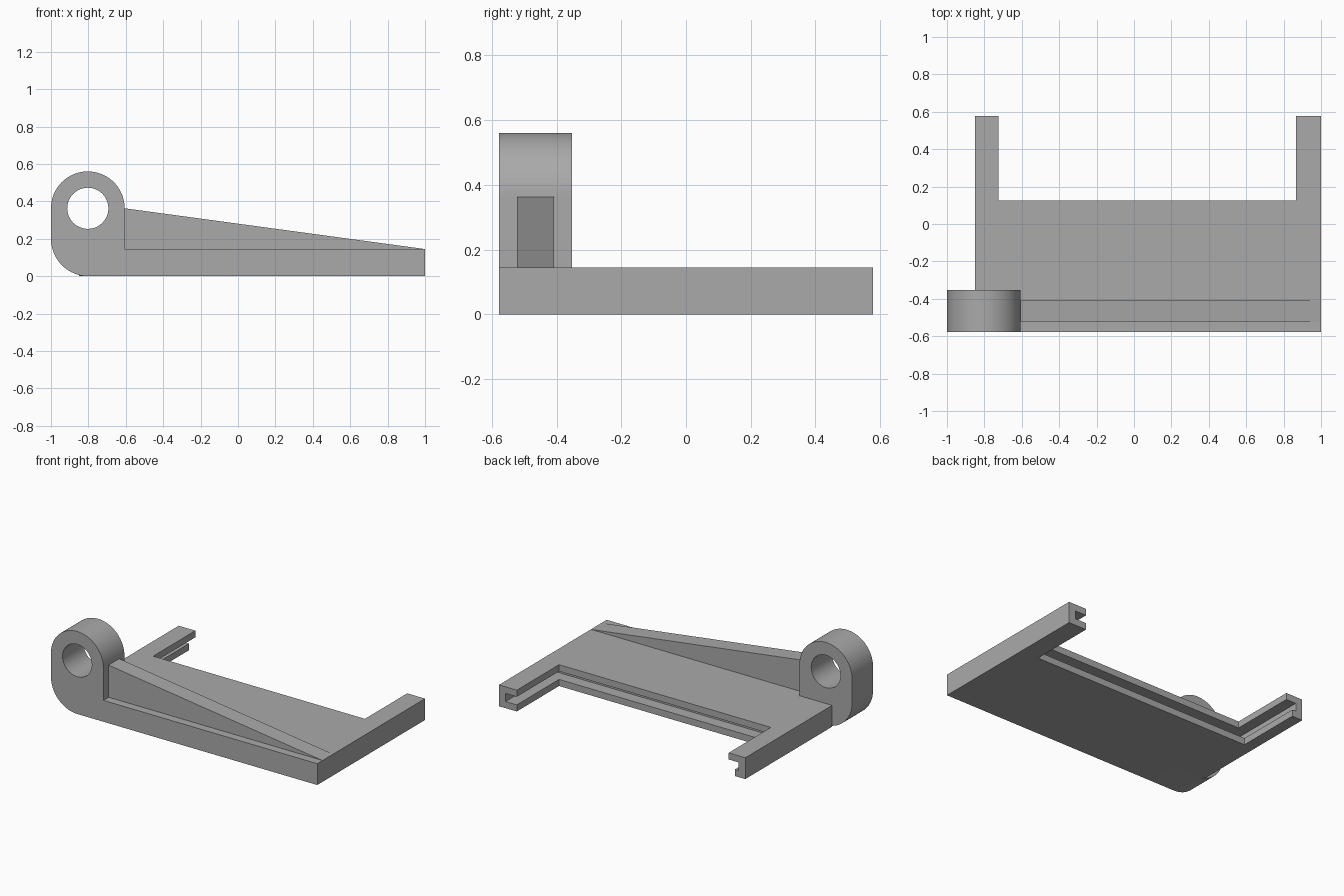
import bpy, bmesh, math

cube = bpy.data.objects.get("Cube")
if cube:
    bpy.data.objects.remove(cube)

grey = bpy.data.materials.new("plain grey")
grey.use_nodes = True
grey.diffuse_color = (0.4, 0.4, 0.4, 1)
grey.node_tree.nodes["Principled BSDF"].inputs["Base Color"].default_value = grey.diffuse_color

FRONT, BACK = -0.578, 0.578
TOP = 0.145                      # plate thickness
LUG_X, LUG_Z, LUG_R = -0.803, 0.363, 0.197
LUG_BACK, LUG_EDGE = -0.353, LUG_X + LUG_R


def prism(name, points, low, high, along="z"):
    """Extrude a flat profile along z (points are x, y) or y (points are x, z)."""
    def place(p, d):
        return (p[0], p[1], d) if along == "z" else (p[0], d, p[1])
    bm = bmesh.new()
    face = bm.faces.new([bm.verts.new(place(p, low)) for p in points])
    ext = bmesh.ops.extrude_face_region(bm, geom=[face])
    shift = (0, 0, high - low) if along == "z" else (0, high - low, 0)
    bmesh.ops.translate(bm, vec=shift, verts=[v for v in ext["geom"] if isinstance(v, bmesh.types.BMVert)])
    bmesh.ops.recalc_face_normals(bm, faces=bm.faces)
    mesh = bpy.data.meshes.new(name)
    bm.to_mesh(mesh)
    bm.free()
    mesh.materials.append(grey)
    obj = bpy.data.objects.new(name, mesh)
    bpy.context.collection.objects.link(obj)
    return obj


def rect(x0, x1, y0, y1):
    return [(x0, y0), (x1, y0), (x1, y1), (x0, y1)]


def arc(cx, cz, r, start, end, steps):
    angles = [math.radians(start + (end - start) * i / steps) for i in range(steps + 1)]
    return [(cx + r * math.cos(a), cz + r * math.sin(a)) for a in angles]


def cut(target, cutter):
    cutter.hide_render = True
    cutter.hide_set(True)
    mod = target.modifiers.new(cutter.name, "BOOLEAN")
    mod.operation, mod.solver, mod.object = "DIFFERENCE", "EXACT", cutter
    bpy.context.view_layer.objects.active = target
    bpy.ops.object.modifier_apply(modifier=mod.name)
    bpy.data.objects.remove(cutter)


# U-shaped base plate with two arms reaching back
plate = prism("base_plate", [
    (LUG_EDGE, FRONT), (1, FRONT), (1, BACK), (0.866, BACK), (0.866, 0.125),
    (-0.725, 0.125), (-0.725, BACK), (-0.85, BACK), (-0.85, LUG_BACK), (LUG_EDGE, LUG_BACK),
], 0, TOP)

# Slide-in groove round the inside of the U, with one shortened lower lip
cut(plate, prism("groove_cutter", rect(-0.8, 0.95, 0.045, 1), 0.045, 0.1))
cut(plate, prism("lip_cutter", rect(-0.772, -0.7, 0.125, 1), -0.1, 0.07))

# Pivot lug with rounded top, rounded lower corner and a bore
corner = 0.2
lug = prism("pivot_lug", [(LUG_EDGE, 0)] + arc(LUG_X, LUG_Z, LUG_R, 0, 180, 48)
            + arc(corner - 1, corner, corner, 180, 270, 24), FRONT, LUG_BACK, "y")
cut(lug, prism("bore_cutter", arc(LUG_X, LUG_Z, 0.11, 0, 352.5, 47), -1, 0, "y"))

# Tapered stiffening rib running from the lug to the far edge
prism("stiffening_rib", [(LUG_EDGE, TOP), (1, TOP), (LUG_EDGE, LUG_Z)], -0.522, -0.408, "y")

# Smooth the round surfaces of the lug
bpy.ops.object.select_all(action="DESELECT")
lug.select_set(True)
bpy.context.view_layer.objects.active = lug
bpy.ops.object.shade_smooth_by_angle(angle=math.radians(30))
